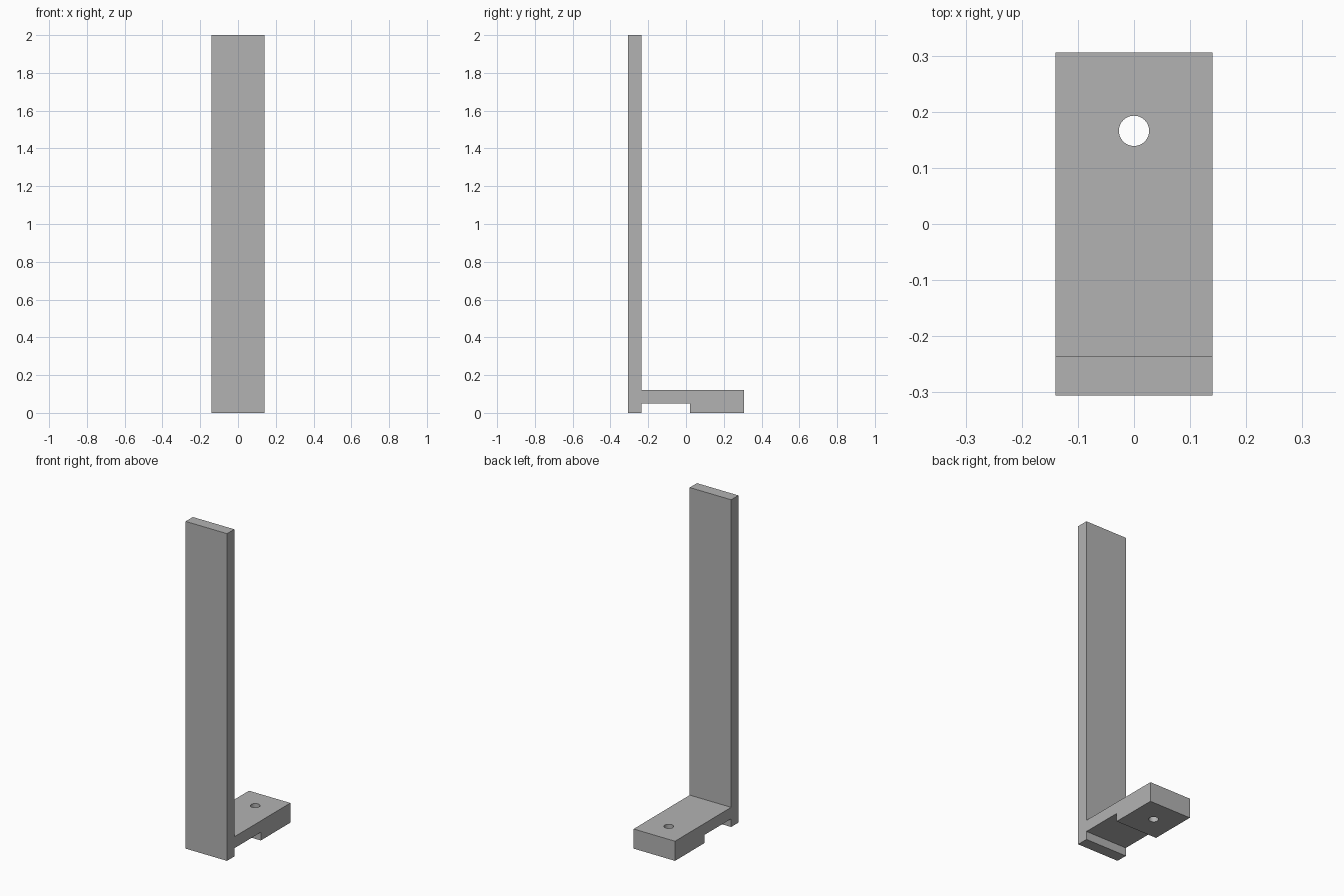
import bpy
import bmesh

cube = bpy.data.objects.get("Cube")
if cube:
    bpy.data.objects.remove(cube, do_unlink=True)

WIDTH = 0.28
HOLE_Y, HOLE_RADIUS = 0.166, 0.027

grey = bpy.data.materials.new("plain grey")
grey.use_nodes = True
colour = (0.45, 0.45, 0.45, 1)
grey.diffuse_color = colour
grey.node_tree.nodes["Principled BSDF"].inputs["Base Color"].default_value = colour


def extrude_profile(name, points, width):
    """Extrude a side profile (y, z) symmetrically along x."""
    bm = bmesh.new()
    face = bm.faces.new([bm.verts.new((-width / 2, y, z)) for y, z in points])
    result = bmesh.ops.extrude_face_region(bm, geom=[face])
    moved = [v for v in result["geom"] if isinstance(v, bmesh.types.BMVert)]
    bmesh.ops.translate(bm, verts=moved, vec=(width, 0, 0))
    bmesh.ops.recalc_face_normals(bm, faces=bm.faces)
    mesh = bpy.data.meshes.new(name)
    bm.to_mesh(mesh)
    bm.free()
    mesh.materials.append(grey)
    obj = bpy.data.objects.new(name, mesh)
    bpy.context.collection.objects.link(obj)
    return obj


# Upright plate, thin arm and thick foot pad in one outline
bracket = extrude_profile("bracket", [
    (-0.306, 0), (-0.236, 0), (-0.236, 0.05), (0.02, 0.05), (0.02, 0),
    (0.306, 0), (0.306, 0.12), (-0.236, 0.12), (-0.236, 2), (-0.306, 2),
], WIDTH)

# Screw hole through the foot pad
bpy.ops.mesh.primitive_cylinder_add(vertices=48, radius=HOLE_RADIUS, depth=0.5,
                                    location=(0, HOLE_Y, 0))
cutter = bpy.context.object
cutter.name = "screw_hole_cutter"
cutter.data.materials.append(grey)
cutter.hide_render = True
cut = bracket.modifiers.new("screw hole", 'BOOLEAN')
cut.operation = 'DIFFERENCE'
cut.solver = 'EXACT'
cut.object = cutter

# Apply the cut, then shade the round wall smooth
bpy.ops.object.select_all(action='DESELECT')
bracket.select_set(True)
bpy.context.view_layer.objects.active = bracket
bpy.ops.object.modifier_apply(modifier=cut.name)
bpy.data.objects.remove(cutter, do_unlink=True)
bpy.ops.object.shade_smooth_by_angle()
